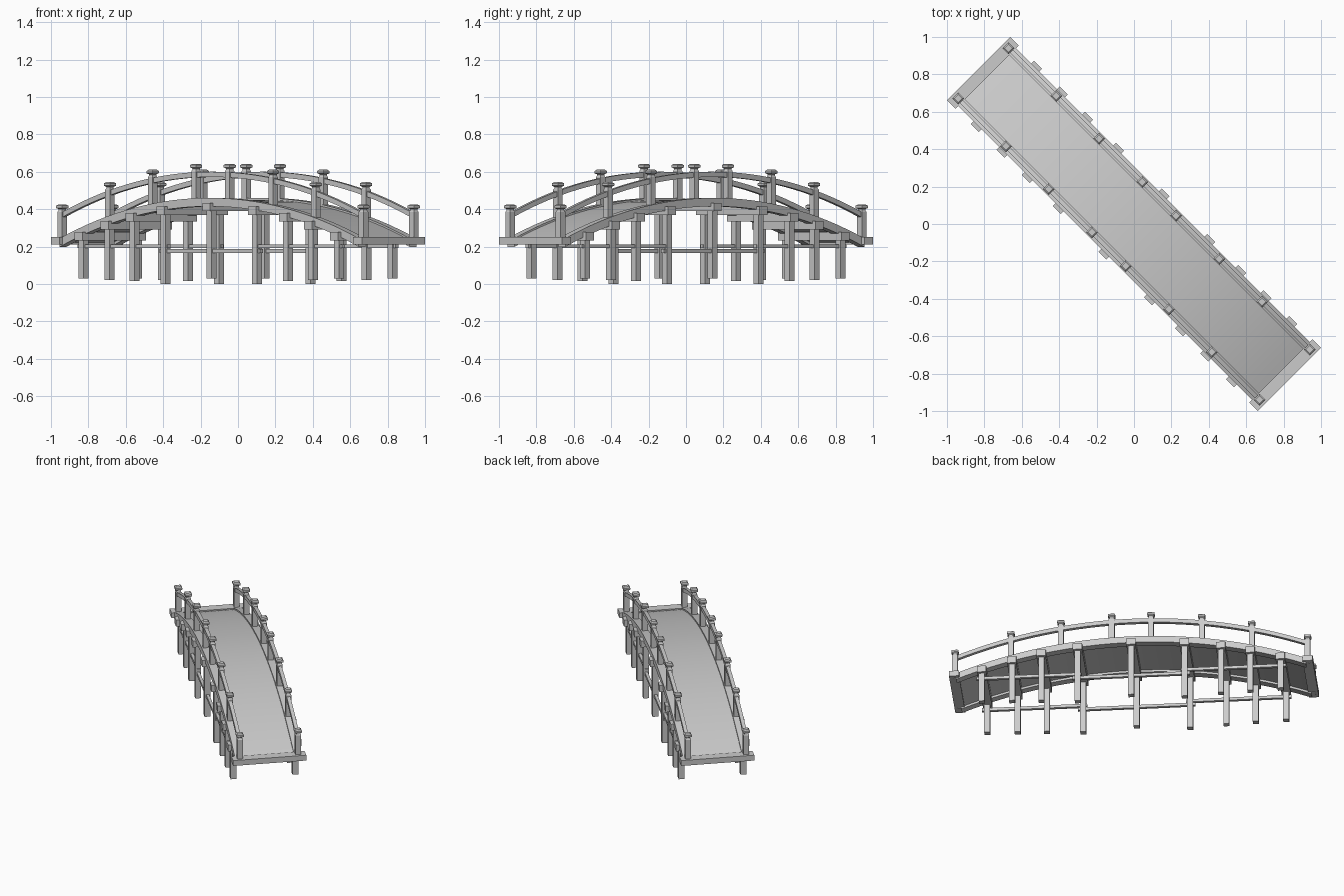
import bpy, bmesh, math
from mathutils import Matrix

cube = bpy.data.objects.get("Cube")
if cube:
    bpy.data.objects.remove(cube, do_unlink=True)

grey = bpy.data.materials.new("plain_grey")
grey.use_nodes = True
COLOUR = (0.6, 0.6, 0.6, 1)
grey.diffuse_color = COLOUR
grey.node_tree.nodes["Principled BSDF"].inputs["Base Color"].default_value = COLOUR

# The bridge is built along x, then turned to lie diagonally
TURN = Matrix.Rotation(math.radians(-45), 4, 'Z')
RADIUS, CROWN = 3.06, 0.45


def arch(u):
    """Height of the walking surface at distance u from the middle."""
    return CROWN - RADIUS + math.sqrt(RADIUS * RADIUS - u * u)


def finish(name, bm, smooth=False):
    bmesh.ops.recalc_face_normals(bm, faces=bm.faces)
    bm.transform(TURN)
    mesh = bpy.data.meshes.new(name)
    bm.to_mesh(mesh)
    bm.free()
    mesh.materials.append(grey)
    obj = bpy.data.objects.new(name, mesh)
    bpy.context.collection.objects.link(obj)
    if smooth:
        bpy.ops.object.select_all(action='DESELECT')
        obj.select_set(True)
        bpy.context.view_layer.objects.active = obj
        bpy.ops.object.shade_smooth_by_angle(angle=math.radians(30))
    return obj


def skin(bm, rings):
    """Join a row of equal rings with quads and close both ends."""
    loops = [[bm.verts.new(p) for p in ring] for ring in rings]
    for a, b in zip(loops, loops[1:]):
        n = len(a)
        for i in range(n):
            bm.faces.new((a[i], a[(i + 1) % n], b[(i + 1) % n], b[i]))
    bm.faces.new(loops[0])
    bm.faces.new(loops[-1])


def box(name, x0, x1, y0, y1, z0, z1):
    bm = bmesh.new()
    skin(bm, [[(x0, y0, z), (x1, y0, z), (x1, y1, z), (x0, y1, z)] for z in (z0, z1)])
    return finish(name, bm)


def arched_bar(name, half, y0, y1, low, high, steps=32):
    bm = bmesh.new()
    rings = []
    for i in range(steps + 1):
        u = half * (2 * i / steps - 1)
        z = arch(u)
        rings.append([(u, y0, z + low), (u, y1, z + low), (u, y1, z + high), (u, y0, z + high)])
    skin(bm, rings)
    return finish(name, bm, smooth=True)


def railing_post(name, u, v):
    # Square post with a narrow neck and a flared, chamfered cap
    profile = [(0.018, -0.02), (0.018, 0.155), (0.014, 0.162), (0.014, 0.17),
               (0.023, 0.176), (0.023, 0.188), (0.015, 0.195)]
    bm = bmesh.new()
    skin(bm, [[(u + a * r, v + b * r, arch(u) + z)
               for a, b in ((-1, -1), (1, -1), (1, 1), (-1, 1))] for r, z in profile])
    return finish(name, bm)


# Deck
arched_bar("deck", 1.13, -0.19, 0.19, -0.02, 0)

# Curbs and handrails on both sides
for side, s in (("left", 1), ("right", -1)):
    arched_bar(side + "_curb", 1.13, s * 0.167, s * 0.218, -0.035, 0.01)
    arched_bar(side + "_handrail", 1.139, s * 0.178, s * 0.202, 0.122, 0.15)

# Sills across the two ends
for end, e in (("front", 1), ("back", -1)):
    box(end + "_end_sill", e * 1.11, e * 1.175, -0.239, 0.239, 0.212, 0.25)

# Railing posts
for u in (0.127, 0.455, 0.778, 1.139):
    for e in (-1, 1):
        for s in (-1, 1):
            railing_post("railing_post", e * u, s * 0.19)

# Trestles: a cross beam on two square piles, with the pile foot height
for u, foot in ((0, 0.028), (0.345, 0), (0.58, 0.015), (0.77, 0.022), (0.965, 0.028)):
    for e in ((-1, 1) if u else (1,)):
        c = e * u
        top = arch(u) - 0.016
        box("cross_beam", c - 0.03, c + 0.03, -0.24, 0.24, top - 0.045, top)
        for s in (-1, 1):
            v = s * 0.202
            box("pile", c - 0.019, c + 0.019, v - 0.019, v + 0.019, foot, top - 0.04)

# Lengthwise braces between the piles, lower in the middle span
for s in (-1, 1):
    v = s * 0.202
    box("middle_brace", -0.38, 0.38, v - 0.01, v + 0.01, 0.166, 0.186)
    for e in (-1, 1):
        box("outer_brace", e * 0.32, e * 1.0, v - 0.01, v + 0.01, 0.192, 0.212)
